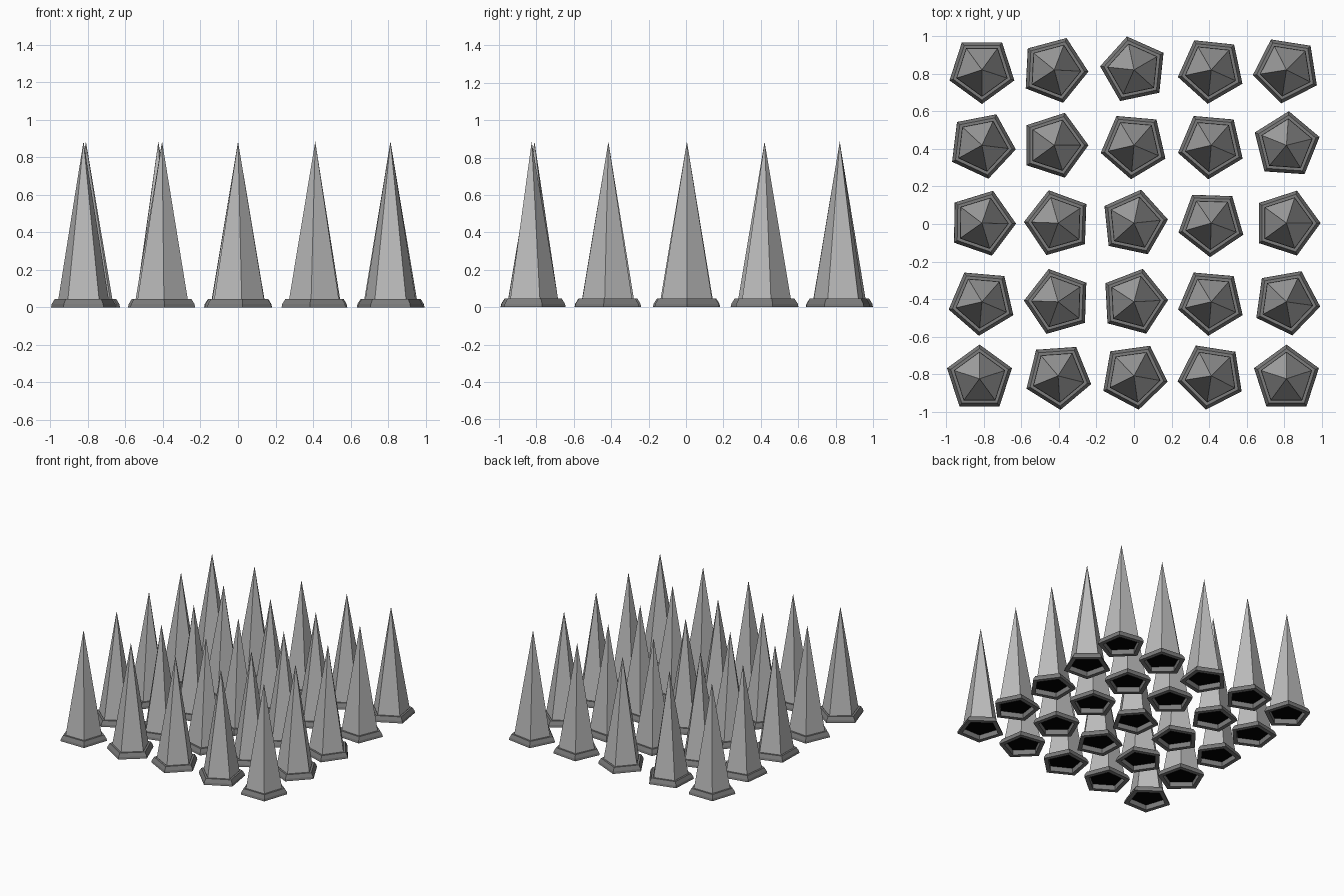
import bpy, bmesh, math

if "Cube" in bpy.data.objects:
    bpy.data.objects.remove(bpy.data.objects["Cube"])


def material(name, v):
    m = bpy.data.materials.new(name)
    m.diffuse_color = (v, v, v, 1)
    m.use_nodes = True
    m.node_tree.nodes["Principled BSDF"].inputs["Base Color"].default_value = m.diffuse_color
    return m


STEEL = material("light_steel", 0.50)
IRON = material("dark_iron", 0.20)
BLACK = material("black", 0.0)
SIDES = 5


def lathe(name, profile, x, y, rot, mat, closed=False, fill=False):
    """Sweep (radius, z) points round five flat sides; radius 0 is a tip."""
    bm = bmesh.new()
    rings = []
    for r, z in profile:
        if r == 0:
            rings.append([bm.verts.new((x, y, z))] * SIDES)
        else:
            angles = [math.radians(rot + 72 * i) for i in range(SIDES)]
            rings.append([bm.verts.new((x + r * math.cos(a), y + r * math.sin(a), z)) for a in angles])
    pairs = list(zip(rings, rings[1:]))
    if closed:
        pairs.append((rings[-1], rings[0]))
    for lo, hi in pairs:
        for i in range(SIDES):
            j = (i + 1) % SIDES
            if hi[i] is hi[j]:
                bm.faces.new((lo[i], lo[j], hi[i]))
            else:
                bm.faces.new((lo[i], lo[j], hi[j], hi[i]))
    if fill:
        bm.faces.new(rings[0])
    bmesh.ops.recalc_face_normals(bm, faces=bm.faces)
    me = bpy.data.meshes.new(name)
    bm.to_mesh(me)
    bm.free()
    me.materials.append(mat)
    ob = bpy.data.objects.new(name, me)
    bpy.context.collection.objects.link(ob)


# Turn of each spike in degrees, back row first
TURNS = [
    [54, 69, 30, 48, 45],
    [65, 0, 49, 49, 14],
    [-1, 34, 6, 52, 0],
    [49, 34, 3, 49, 64],
    [18, 58, 62, 45, 18],
]
COLS = [-0.811, -0.425, 0.0, 0.412, 0.813]
ROWS = [0.822, 0.42, 0.005, -0.415, -0.81]
# Spikes that stand slightly off the grid: (row, column): (dx, dy)
SHIFT = {(2, 1): (0.02, 0), (3, 1): (0.02, 0), (4, 1): (0.02, 0),
         (4, 0): (-0.013, -0.015), (4, 4): (0, -0.015)}

for r, row in enumerate(TURNS):
    for c, rot in enumerate(row):
        dx, dy = SHIFT.get((r, c), (0, 0))
        x, y = COLS[c] + dx, ROWS[r] + dy
        # bevelled collar, open in the middle
        lathe("collar", [(0.182, 0), (0.178, 0.018), (0.161, 0.045), (0.143, 0.045), (0.143, 0)],
              x, y, rot, IRON, closed=True)
        # dark plate closing the collar
        lathe("hole_plate", [(0.143, 0.041), (0.143, 0.045)], x, y, rot, BLACK, fill=True)
        # tall spike
        lathe("spike", [(0.141, 0.044), (0, 0.885)], x, y, rot, STEEL)
